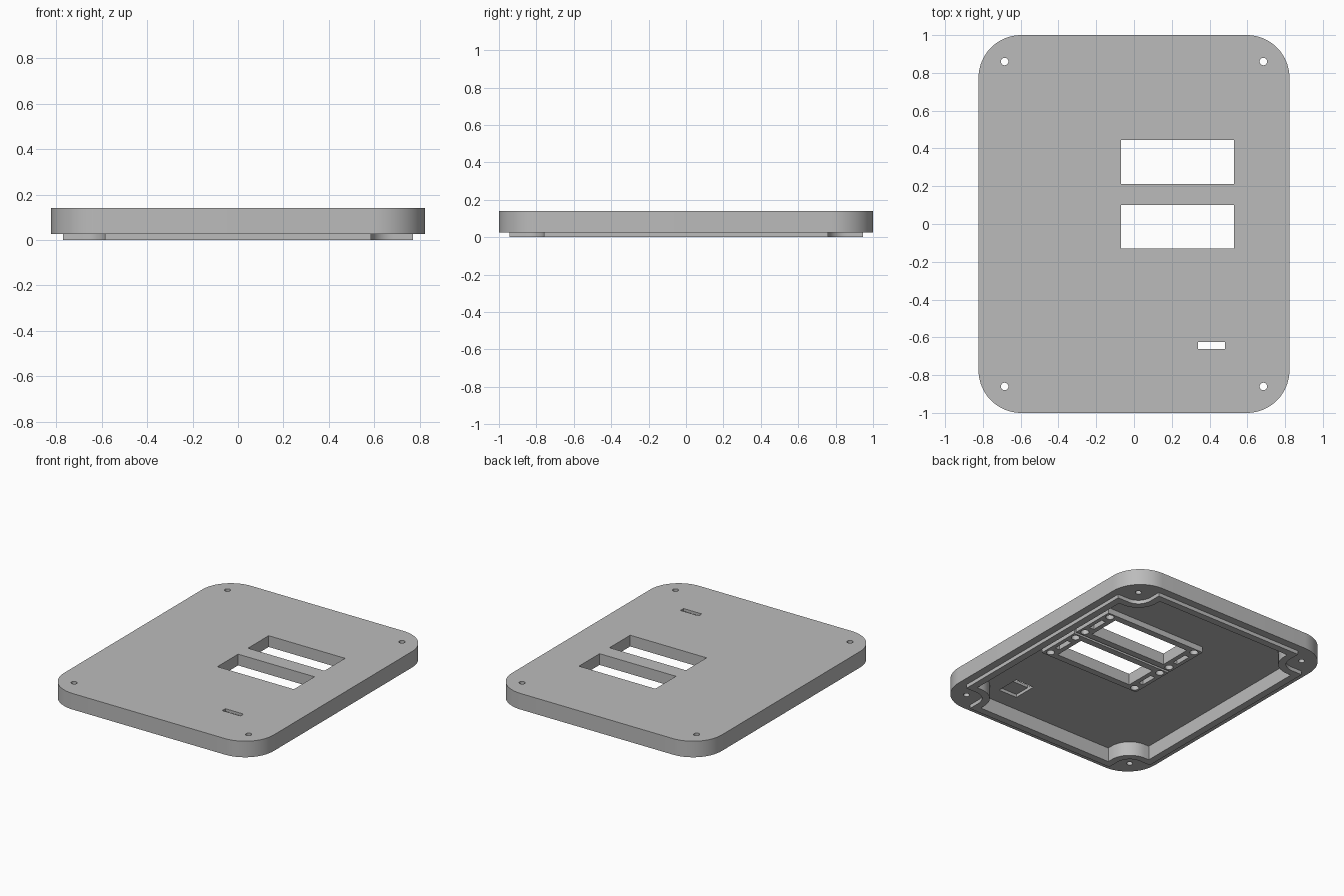
import bpy, bmesh
from math import cos, sin, pi

cube = bpy.data.objects.get("Cube")
if cube:
    bpy.data.objects.remove(cube, do_unlink=True)

grey = bpy.data.materials.new("plain_grey")
grey.use_nodes = True
GREY = (0.5, 0.5, 0.5, 1)
grey.diffuse_color = GREY
grey.node_tree.nodes["Principled BSDF"].inputs["Base Color"].default_value = GREY

HALF_X, HALF_Y = 0.823, 1.0
SCREW_X, SCREW_Y = 0.685, 0.86
TOP, FLOOR, RIM, FRAME_LOW = 0.14, 0.1, 0.026, 0.06
QUADRANTS = [(1, 1), (-1, 1), (-1, -1), (1, -1)]


def arc(cx, cy, r, start, end, steps=12):
    return [(cx + r * cos(start + (end - start) * i / steps),
             cy + r * sin(start + (end - start) * i / steps)) for i in range(steps + 1)]


def four_corners(corner):
    """Mirror a first-quadrant corner path into a closed outline."""
    outline = []
    for sx, sy in QUADRANTS:
        path = corner if sx * sy > 0 else corner[::-1]
        outline += [(sx * x, sy * y) for x, y in path]
    return outline


def rounded(hx, hy, r):
    return four_corners(arc(hx - r, hy - r, r, 0, pi / 2, 16))


def notched(hx, hy, r):
    """Rectangle whose corners curve inward around the screw bosses."""
    bend = arc(SCREW_X, SCREW_Y, r, 1.5 * pi, pi)
    return four_corners([(hx, SCREW_Y - r)] + bend + [(SCREW_X - r, hy)])


def rect(cx, cy, w, d):
    return [(cx + sx * w / 2, cy + sy * d / 2) for sx, sy in QUADRANTS]


def circle(cx, cy, r):
    return arc(cx, cy, r, 0, 2 * pi, 24)[:-1]


def prism(name, outline, low, high):
    bm = bmesh.new()
    base = bm.faces.new([bm.verts.new((x, y, low)) for x, y in outline])
    new = bmesh.ops.extrude_face_region(bm, geom=[base])["geom"]
    bmesh.ops.translate(bm, vec=(0, 0, high - low),
                        verts=[g for g in new if isinstance(g, bmesh.types.BMVert)])
    bmesh.ops.recalc_face_normals(bm, faces=bm.faces)
    mesh = bpy.data.meshes.new(name)
    bm.to_mesh(mesh)
    bm.free()
    mesh.materials.append(grey)
    obj = bpy.data.objects.new(name, mesh)
    bpy.context.collection.objects.link(obj)
    return obj


def combine(body, operation, outline, low, high):
    """Apply one boolean step and discard the helper."""
    tool = prism("helper", outline, low, high)
    mod = body.modifiers.new("step", "BOOLEAN")
    mod.operation, mod.object, mod.solver = operation, tool, "EXACT"
    graph = bpy.context.evaluated_depsgraph_get()
    mesh = bpy.data.meshes.new_from_object(body.evaluated_get(graph))
    body.modifiers.clear()
    body.data = mesh
    bpy.data.objects.remove(tool, do_unlink=True)


# Lid shell with locating lip and hollow underside
lid = prism("enclosure_lid", rounded(HALF_X, HALF_Y, 0.225), RIM, TOP)
combine(lid, "UNION", notched(0.77, 0.945, 0.1), 0, 0.06)
combine(lid, "DIFFERENCE", notched(0.72, 0.895, 0.15), -0.1, FLOOR)

# Display frames: windows, corner sockets and end slots
MID_X = 0.23
for mid_y in (0.328, -0.015):
    combine(lid, "UNION", rect(MID_X, mid_y, 0.79, 0.325), FRAME_LOW, 0.12)
    combine(lid, "DIFFERENCE", rect(MID_X, mid_y, 0.6, 0.232), -0.1, 0.3)
    for side in (-1, 1):
        combine(lid, "DIFFERENCE", rect(MID_X + side * 0.35, mid_y, 0.035, 0.12),
                -0.1, FLOOR)
        for end in (-1, 1):
            combine(lid, "DIFFERENCE",
                    circle(MID_X + side * 0.353, mid_y + end * 0.125, 0.027), -0.1, FLOOR)

# Small switch slot with a shallow recess behind it
combine(lid, "DIFFERENCE", rect(0.41, -0.69, 0.145, 0.17), -0.1, 0.121)
combine(lid, "DIFFERENCE", rect(0.41, -0.643, 0.143, 0.035), -0.1, 0.3)

# Screw holes
for sx, sy in QUADRANTS:
    combine(lid, "DIFFERENCE", circle(sx * SCREW_X, sy * SCREW_Y, 0.02), -0.1, 0.3)

bpy.ops.object.select_all(action="DESELECT")
lid.select_set(True)
bpy.context.view_layer.objects.active = lid
bpy.ops.object.shade_smooth_by_angle(angle=pi / 6)
